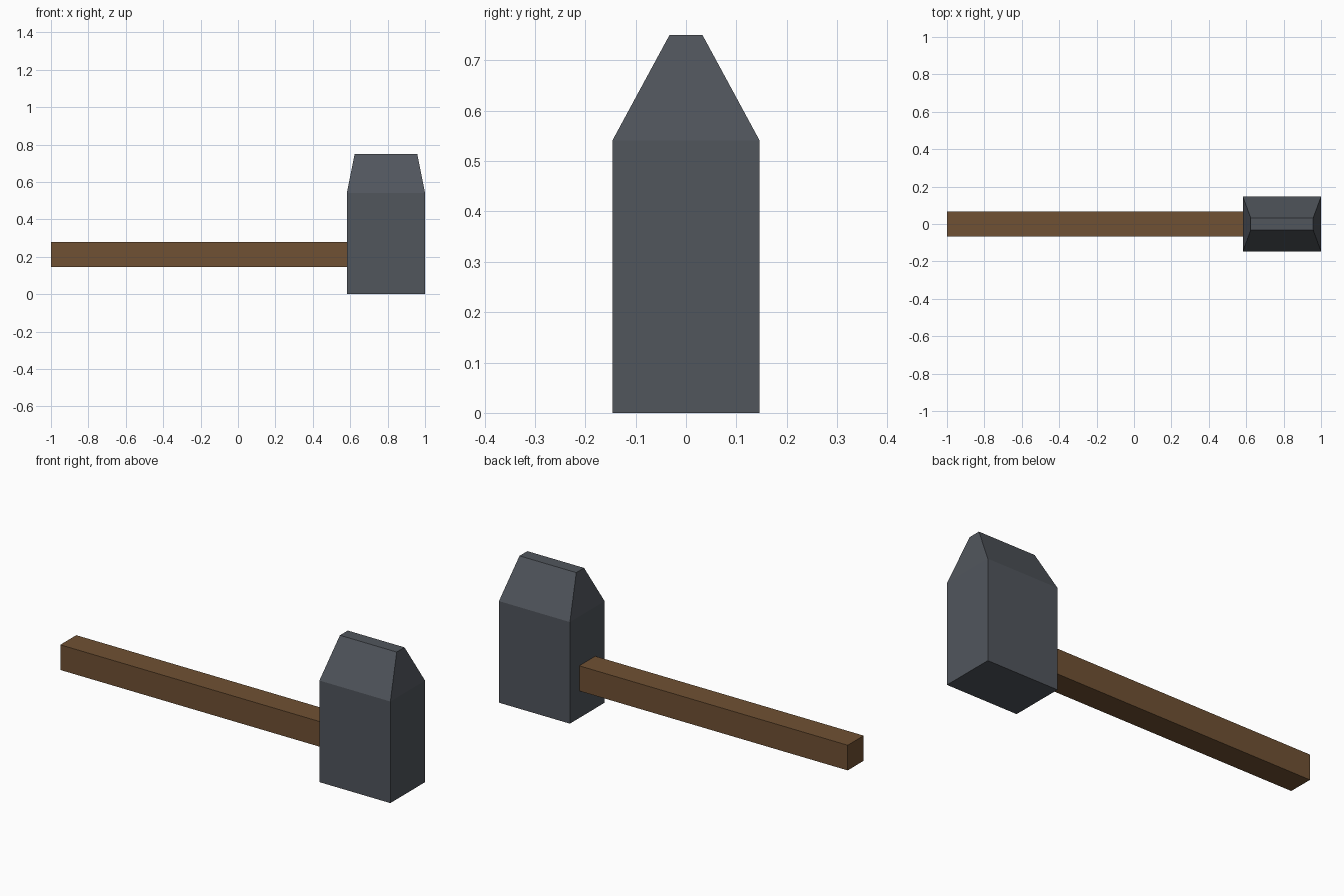
import bpy
import bmesh

cube = bpy.data.objects.get("Cube")
if cube:
    bpy.data.objects.remove(cube, do_unlink=True)


def make_material(name, rgb):
    mat = bpy.data.materials.new(name)
    mat.use_nodes = True
    color = (*rgb, 1.0)
    mat.diffuse_color = color
    mat.node_tree.nodes["Principled BSDF"].inputs["Base Color"].default_value = color
    return mat


def make_block(name, low, high, mat, taper=None):
    """Flat-shaded box between two corners; taper = (height, x scale, y scale) adds a narrowed cap."""
    center = [(a + b) / 2 for a, b in zip(low, high)]
    size = [b - a for a, b in zip(low, high)]
    bm = bmesh.new()
    bmesh.ops.create_cube(bm, size=1)
    bmesh.ops.scale(bm, vec=size, verts=bm.verts)
    if taper:
        height, sx, sy = taper
        top = max(bm.faces, key=lambda f: f.calc_center_median().z)
        bmesh.ops.inset_region(bm, faces=[top], thickness=0.01)
        for v in top.verts:
            v.co.x = (size[0] / 2 if v.co.x > 0 else -size[0] / 2) * sx
            v.co.y = (size[1] / 2 if v.co.y > 0 else -size[1] / 2) * sy
            v.co.z += height
    bmesh.ops.recalc_face_normals(bm, faces=bm.faces)
    mesh = bpy.data.meshes.new(name)
    bm.to_mesh(mesh)
    bm.free()
    mesh.materials.append(mat)
    obj = bpy.data.objects.new(name, mesh)
    obj.location = center
    bpy.context.collection.objects.link(obj)
    return obj


steel = make_material("dark steel", (0.082, 0.092, 0.108))
wood = make_material("brown wood", (0.162, 0.082, 0.033))

# Head: upright block with a wedge-shaped peen on top
make_block("hammer_head", (0.582, -0.146, 0), (1, 0.146, 0.541), steel,
           taper=(0.209, 0.8, 0.225))

# Handle: square bar running into the head
make_block("handle", (-1, -0.067, 0.144), (0.6, 0.067, 0.278), wood)
